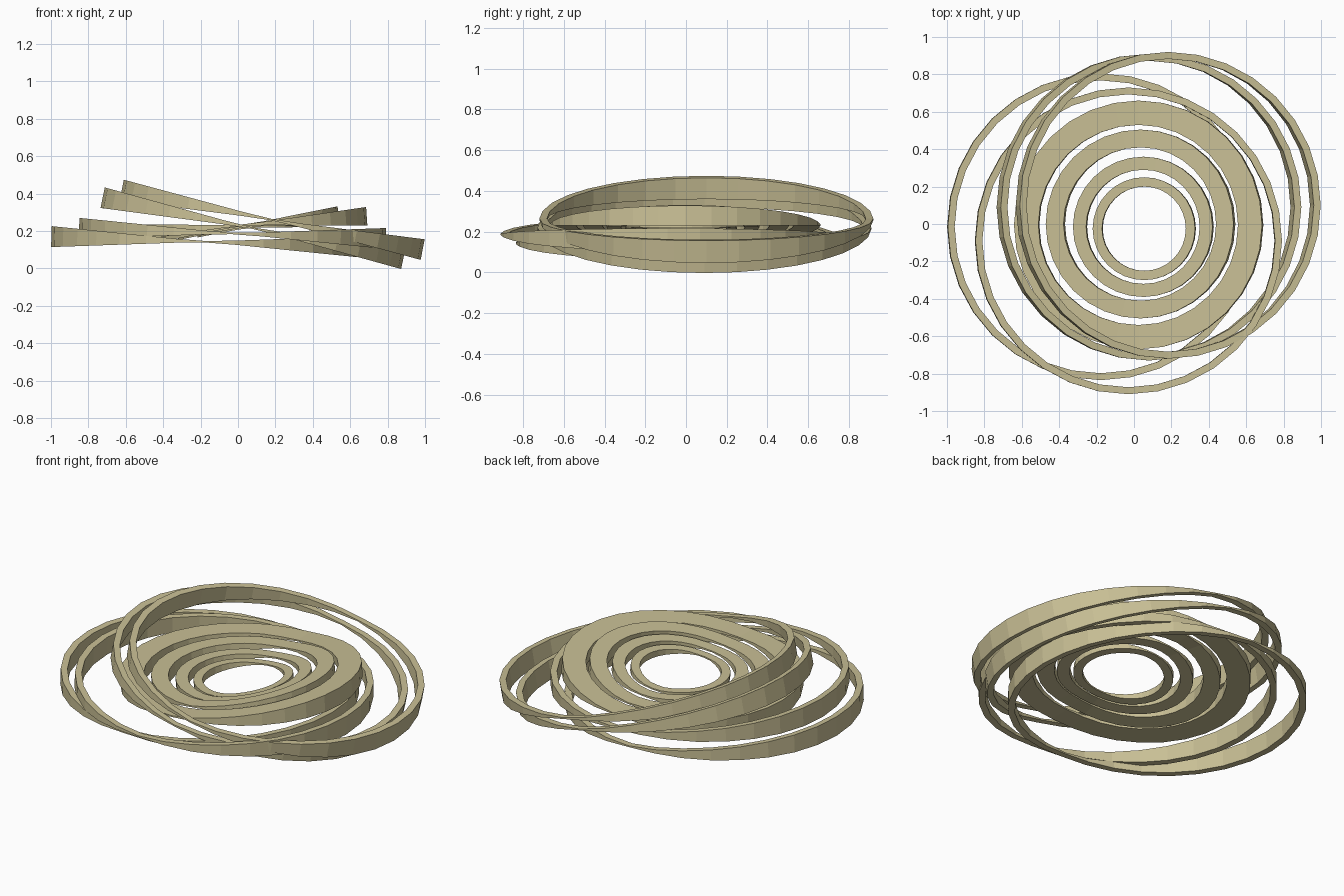
import bpy, bmesh, math
from mathutils import Matrix

if "Cube" in bpy.data.objects:
    bpy.data.objects.remove(bpy.data.objects["Cube"])

SIDES = 32


def wedge_ring(name, centre, outer, inner, tilt, end_height):
    """Ring that is tall at its left and right ends and pinches thin at front and back."""
    bm = bmesh.new()
    loops = []
    for i in range(SIDES):
        a = 2 * math.pi * i / SIDES
        section = []
        for r, side in ((outer, -1), (outer, 1), (inner, 1), (inner, -1)):
            x, y = r * math.cos(a), r * math.sin(a)
            half = max(0.004, 0.5 * end_height * abs(x) / outer)
            section.append(bm.verts.new((x, y, side * half)))
        loops.append(section)
    for i in range(SIDES):
        p, q = loops[i], loops[(i + 1) % SIDES]
        for j in range(4):
            k = (j + 1) % 4
            bm.faces.new((p[j], q[j], q[k], p[k]))
    bmesh.ops.recalc_face_normals(bm, faces=bm.faces)
    # positive tilt raises the right-hand end
    bm.transform(Matrix.Translation(centre) @ Matrix.Rotation(-math.atan(tilt), 4, 'Y'))
    mesh = bpy.data.meshes.new(name)
    bm.to_mesh(mesh)
    bm.free()
    obj = bpy.data.objects.new(name, mesh)
    bpy.context.collection.objects.link(obj)
    mat = bpy.data.materials.get("sand") or bpy.data.materials.new("sand")
    mat.diffuse_color = (0.58, 0.52, 0.30, 1)
    mat.use_nodes = True
    mat.node_tree.nodes["Principled BSDF"].inputs["Base Color"].default_value = mat.diffuse_color
    mesh.materials.append(mat)


# Four thin outer hoops, in two tilted pairs
wedge_ring("upper_steep_hoop", (0.183, 0.10, 0.26), 0.82, 0.783, -0.198, 0.112)
wedge_ring("lower_steep_hoop", (0.08, 0.09, 0.215), 0.82, 0.783, -0.203, 0.112)
wedge_ring("lower_shallow_hoop", (-0.178, -0.015, 0.143), 0.82, 0.783, -0.033, 0.112)
wedge_ring("upper_shallow_hoop", (-0.03, -0.09, 0.187), 0.82, 0.783, -0.033, 0.112)

# Four flat nested washers
wedge_ring("large_washer", (0.025, -0.005, 0.232), 0.665, 0.535, 0.07, 0.10)
wedge_ring("medium_washer", (0.035, 0.0, 0.232), 0.505, 0.41, 0.105, 0.095)
wedge_ring("small_washer", (0.05, -0.015, 0.225), 0.375, 0.305, 0.10, 0.07)
wedge_ring("inner_washer", (0.055, -0.025, 0.218), 0.275, 0.225, 0.10, 0.05)
